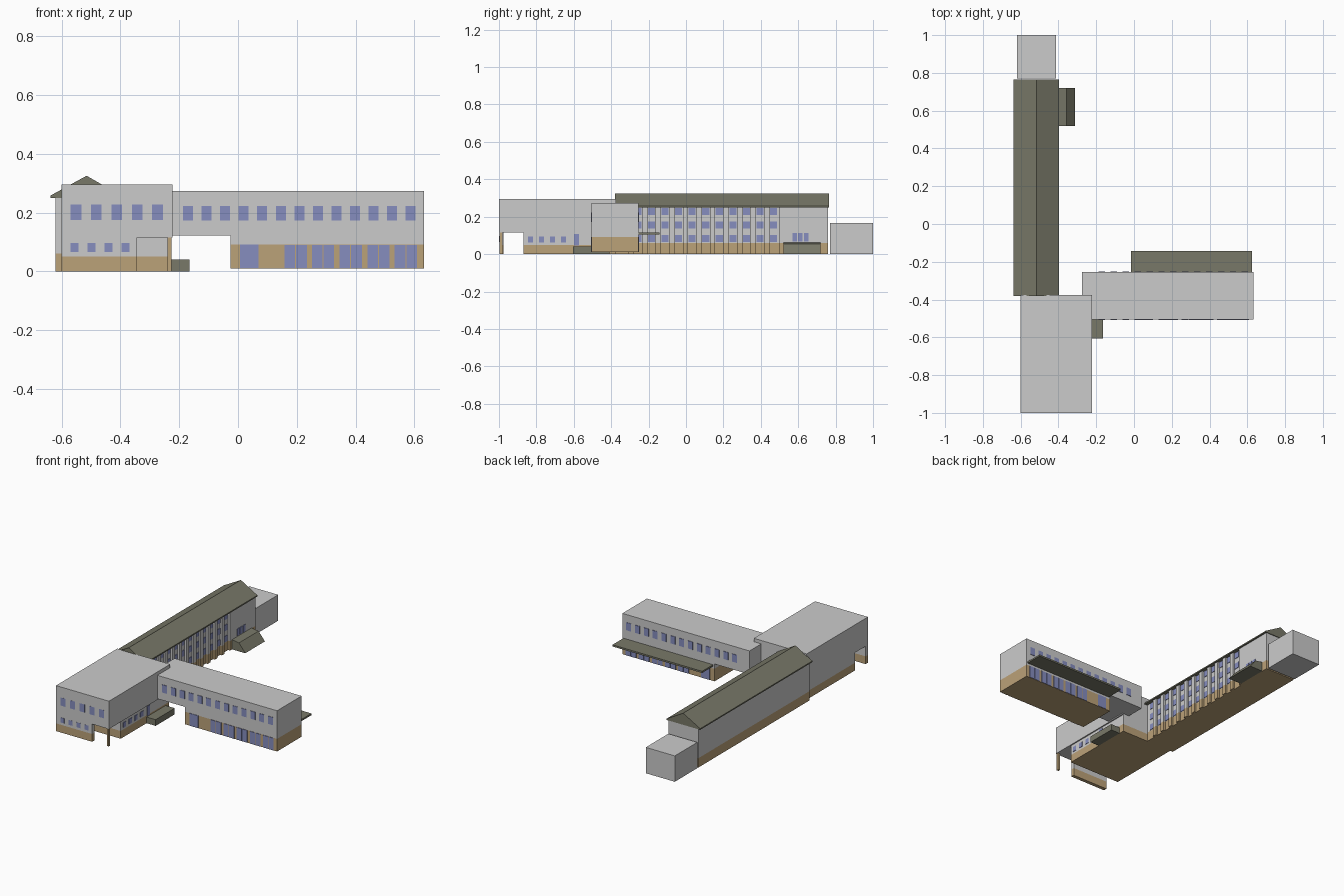
import bpy, bmesh

if "Cube" in bpy.data.objects:
    bpy.data.objects.remove(bpy.data.objects["Cube"])


def material(name, rgb):
    m = bpy.data.materials.new(name)
    m.diffuse_color = (*rgb, 1)
    m.use_nodes = True
    m.node_tree.nodes["Principled BSDF"].inputs["Base Color"].default_value = m.diffuse_color
    return m


TAN = material("tan_brick", (0.50, 0.36, 0.19))
OLIVE = material("olive_roof", (0.19, 0.19, 0.14))
BLUE = material("window_glass", (0.24, 0.27, 0.52))


def finish(name, bm, mat):
    bmesh.ops.recalc_face_normals(bm, faces=bm.faces)
    me = bpy.data.meshes.new(name)
    bm.to_mesh(me)
    bm.free()
    ob = bpy.data.objects.new(name, me)
    bpy.context.collection.objects.link(ob)
    if mat:
        me.materials.append(mat)
    return ob


def boxes(name, ranges, mat=None):
    """One object made of boxes, each given as (x0, x1, y0, y1, z0, z1)."""
    bm = bmesh.new()
    for x0, x1, y0, y1, z0, z1 in ranges:
        vs = bmesh.ops.create_cube(bm, size=1)["verts"]
        for v in vs:
            v.co.x = x1 if v.co.x > 0 else x0
            v.co.y = y1 if v.co.y > 0 else y0
            v.co.z = z1 if v.co.z > 0 else z0
    return finish(name, bm, mat)


def prism(name, profile, y0, y1, mat):
    """Extrude an x-z profile along y."""
    bm = bmesh.new()
    face = bm.faces.new([bm.verts.new((x, y0, z)) for x, z in profile])
    new = bmesh.ops.extrude_face_region(bm, geom=[face])["geom"]
    bmesh.ops.translate(bm, vec=(0, y1 - y0, 0),
                        verts=[g for g in new if isinstance(g, bmesh.types.BMVert)])
    return finish(name, bm, mat)


def storey(name, x0, x1, y0, y1, z0, split, z1):
    """Tan base with a grey wall above it."""
    boxes(name + "_base", [(x0, x1, y0, y1, z0, split)], TAN)
    boxes(name + "_wall", [(x0, x1, y0, y1, split, z1)])


def windows_y(name, y, centres, w, z0, z1, t=0.003):
    boxes(name, [(c - w / 2, c + w / 2, y - t, y + t, z0, z1) for c in centres], BLUE)


def windows_x(name, x, centres, w, rows, t=0.003):
    boxes(name, [(x - t, x + t, c - w / 2, c + w / 2, a, b)
                 for c in centres for a, b in rows], BLUE)


# Long hall: body, plain end bay, pilasters between window columns
storey("hall", -0.62, -0.42, -0.375, 0.76, 0, 0.06, 0.255)
storey("hall_end_bay", -0.42, -0.407, 0.50, 0.76, 0, 0.06, 0.255)
cols = [0.468 - 0.0725 * k for k in range(12)]
piers = [c - 0.036 for c in cols[:-1]]
boxes("pilaster_bases", [(-0.42, -0.407, c - 0.014, c + 0.014, 0, 0.06) for c in piers], TAN)
boxes("pilasters", [(-0.42, -0.407, c - 0.014, c + 0.014, 0.06, 0.255) for c in piers])
windows_x("hall_windows", -0.42, cols, 0.038,
          [(z - 0.019, z + 0.019) for z in (0.083, 0.155, 0.227)])
windows_x("hall_entry_windows", -0.407, [0.582, 0.611, 0.643], 0.024, [(0.068, 0.112)])
prism("hall_roof", [(-0.637, 0.25), (-0.637, 0.258), (-0.515, 0.325),
                    (-0.397, 0.258), (-0.397, 0.25)], -0.38, 0.765, OLIVE)
prism("hall_porch", [(-0.407, 0), (-0.407, 0.062), (-0.357, 0.055), (-0.312, 0.0)],
      0.52, 0.72, OLIVE)

# Rear annex
boxes("rear_annex", [(-0.62, -0.413, 0.77, 1.0, 0, 0.167)])

# Front block: upper floor over an open passage
boxes("front_upper_floor", [(-0.60, -0.222, -1.0, -0.375, 0.115, 0.295)])
storey("front_screen", -0.60, -0.343, -0.998, -0.975, 0, 0.05, 0.115)
storey("front_lower_floor", -0.60, -0.23, -0.868, -0.375, 0, 0.05, 0.115)
boxes("corner_column", [(-0.24, -0.226, -0.996, -0.982, 0, 0.115)], TAN)
windows_y("front_upper_windows", -1.0 + 0.003, [-0.551 + 0.0693 * i for i in range(5)],
          0.036, 0.175, 0.227, 0.0035)
windows_y("front_screen_windows", -0.996, [-0.556 + 0.0577 * i for i in range(4)],
          0.028, 0.065, 0.097)
windows_x("front_side_windows", -0.23, [-0.831, -0.773, -0.714, -0.655], 0.028,
          [(0.063, 0.095)])
windows_x("front_side_door", -0.23, [-0.585], 0.026, [(0.045, 0.107)])
boxes("side_porch", [(-0.23, -0.165, -0.605, -0.41, 0, 0.04)], OLIVE)

# Side wing: bridging upper floor and tan ground floor
Y0, Y1 = -0.505, -0.255
boxes("wing_upper_floor", [(-0.275, 0.633, Y0, Y1, 0.122, 0.273)])
storey("wing_ground_floor", -0.025, 0.633, Y0, Y1, 0.01, 0.091, 0.122)
upper = [-0.17 + 0.0631 * i for i in range(13)]
pairs = [c + s for c in (0.196, 0.289, 0.383, 0.478, 0.571) for s in (-0.02, 0.02)]
for side, y in (("front", Y0), ("back", Y1)):
    windows_y(f"wing_{side}_windows", y, upper, 0.034, 0.173, 0.223)
    windows_y(f"wing_{side}_glazing", y, pairs, 0.036, 0.011, 0.09)
    windows_y(f"wing_{side}_door", y, [0.039], 0.063, 0.011, 0.091)
boxes("wing_rear_canopy", [(-0.015, 0.625, Y1, -0.143, 0.104, 0.115)], OLIVE)
